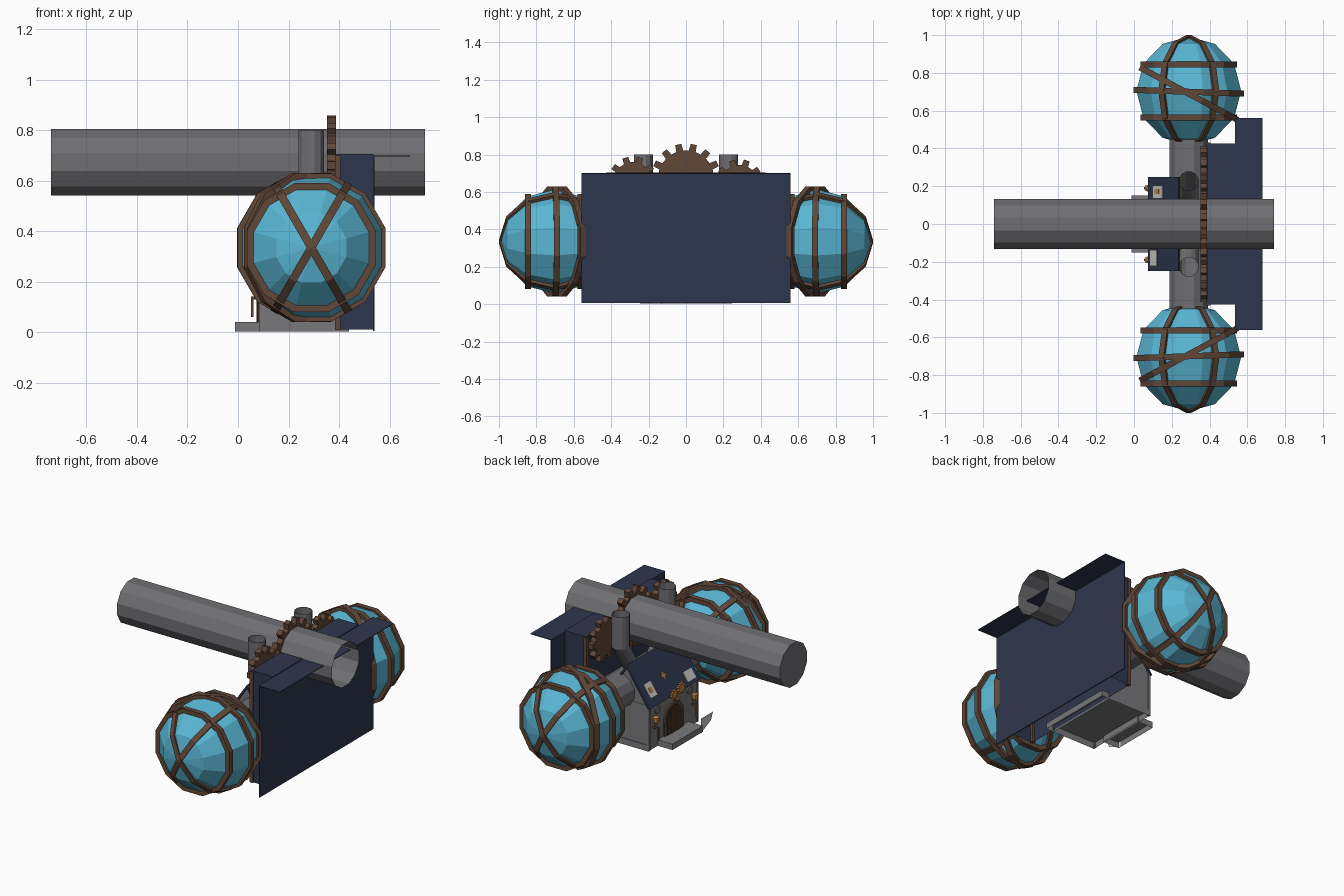
import bpy, bmesh, math
from mathutils import Vector, Matrix

if "Cube" in bpy.data.objects:
    bpy.data.objects.remove(bpy.data.objects["Cube"])


def mat(name, rgb):
    m = bpy.data.materials.new(name)
    m.diffuse_color = (*rgb, 1)
    m.use_nodes = True
    m.node_tree.nodes["Principled BSDF"].inputs["Base Color"].default_value = m.diffuse_color
    return m


GREY = mat("iron grey", (0.16, 0.16, 0.172))
STONE = mat("stone grey", (0.19, 0.19, 0.20))
BLUE = mat("sky blue", (0.10, 0.47, 0.66))
BROWN = mat("brown", (0.12, 0.064, 0.04))
NAVY = mat("navy", (0.028, 0.037, 0.075))
DARK = mat("dark wood", (0.045, 0.026, 0.017))
GOLD = mat("gold", (0.50, 0.23, 0.06))
WHITE = mat("off white", (0.60, 0.60, 0.58))


def finish(name, bm, m):
    bmesh.ops.recalc_face_normals(bm, faces=bm.faces)
    me = bpy.data.meshes.new(name)
    bm.to_mesh(me)
    bm.free()
    me.materials.append(m)
    ob = bpy.data.objects.new(name, me)
    bpy.context.collection.objects.link(ob)
    return ob


def box(name, lo, hi, m, open_bottom=False):
    bm = bmesh.new()
    lo, hi = Vector(lo), Vector(hi)
    bmesh.ops.create_cube(bm, size=1, matrix=Matrix.Translation((lo + hi) / 2) @ Matrix.Diagonal((*(hi - lo), 1)))
    if open_bottom:
        bm.normal_update()
        bmesh.ops.delete(bm, geom=[f for f in bm.faces if f.normal.z < -0.9], context='FACES')
    return finish(name, bm, m)


def prism(name, pts, offset, m):
    """Extrude a closed outline along an offset."""
    bm = bmesh.new()
    f = bm.faces.new([bm.verts.new(p) for p in pts])
    if offset:
        ex = bmesh.ops.extrude_face_region(bm, geom=[f], use_keep_orig=True)
        bmesh.ops.translate(bm, vec=offset, verts=[v for v in ex["geom"] if isinstance(v, bmesh.types.BMVert)])
    return finish(name, bm, m)


def circle(c, n, u, r, sides, phase=0.0):
    n, u = Vector(n).normalized(), Vector(u).normalized()
    v = n.cross(u)
    return [Vector(c) + r * (u * math.cos(a) + v * math.sin(a))
            for a in (phase + k * math.tau / sides for k in range(sides))]


def loft(name, loops, m, closed=False, caps=()):
    """Skin a list of equal loops, optionally capping the first or last."""
    bm = bmesh.new()
    vs = [[bm.verts.new(p) for p in lp] for lp in loops]
    n = len(vs[0])
    for i in range(len(vs) if closed else len(vs) - 1):
        a, b = vs[i], vs[(i + 1) % len(vs)]
        for k in range(n):
            bm.faces.new((a[k], a[(k + 1) % n], b[(k + 1) % n], b[k]))
    for i in caps:
        bm.faces.new(vs[i])
    return finish(name, bm, m)


def band(name, c, n, u, r, w=0.016, t=0.03, phase=0.0, m=BROWN, sides=12):
    c, d = Vector(c), Vector(n).normalized() * w
    loft(name, [circle(c + s * d, n, u, rr, sides, phase)
                for s, rr in ((-1, r - t), (-1, r), (1, r), (1, r - t))], m, closed=True)


def gear(name, y, z, r, tip, teeth, x0=0.352, x1=0.387, m=BROWN):
    pts = []
    for k in range(teeth):
        for f, rr in ((-0.28, r), (-0.2, tip), (0.2, tip), (0.28, r)):
            a = (k + 0.5 + f) * math.tau / teeth
            pts.append((x0, y + rr * math.sin(a), z + rr * math.cos(a)))
    prism(name, pts, (x1 - x0, 0, 0), m)


P15 = math.pi / 12
X, Y, Z = Vector((1, 0, 0)), Vector((0, 1, 0)), Vector((0, 0, 1))

# long main barrel, open at the right end
loft("main_barrel", [circle((x, 0, 0.673), X, Z, 0.137, 12, P15) for x in (-0.74, 0.74)], GREY, caps=(0,))

# faceted side globes with their straps
for s, side in ((-1, "front"), (1, "back")):
    c = Vector((0.29, s * 0.705, 0.335))
    bm = bmesh.new()
    bmesh.ops.create_uvsphere(bm, u_segments=12, v_segments=6, radius=0.287,
                              matrix=Matrix.Translation(c) @ Matrix.Rotation(math.pi / 2, 4, 'X')
                              @ Matrix.Rotation(P15, 4, 'Z'))
    finish(side + "_globe", bm, BLUE)
    band(side + "_middle_strap", c - s * Y * 0.005, (0.035, s, 0), Z, 0.303, phase=P15)
    for d in (-1, 1):
        band(side + "_ring_strap", c + Y * d * 0.14, Y, Z, 0.264, phase=P15)
        band(side + "_cross_strap", c, (math.cos(math.pi / 6), 0, d * 0.5), Y, 0.295)
    band(side + "_diagonal_strap", c - s * Y * 0.015, (0.29, s * 0.54, 0), Z, 0.305, phase=P15)

# axle between the globes
loft("axle", [circle((0.29, y, 0.335), Y, Z, 0.105, 12, P15) for y in (-0.45, 0.45)], GREY, caps=(0, 1))

# big rear wall, its top flange and the shallow cabinet before it
box("rear_wall", (0.535, -0.56, 0.005), (0.541, 0.56, 0.70), NAVY)
box("wall_flange", (0.535, -0.56, 0.696), (0.68, 0.56, 0.70), NAVY)
box("rear_cabinet", (0.39, -0.425, 0.012), (0.537, 0.425, 0.705), NAVY, True)
for s in (-1, 1):
    box("cabinet_post", (0.383, s * 0.42 - 0.012, 0.01), (0.405, s * 0.42 + 0.012, 0.70), BROWN)

# gear train
gear("centre_gear", 0, 0.672, 0.15, 0.187, 14)
gear("front_gear", -0.285, 0.66, 0.10, 0.13, 10)
gear("back_gear", 0.285, 0.645, 0.10, 0.13, 10)

# bent chimneys
for s in (-1, 1):
    loft("chimney", [circle((0.29, s * y, z), Z, X, 0.052, 12, P15)
                     for y, z in ((0.10, 0.40), (0.228, 0.60), (0.228, 0.80))], GREY)

# house body and gabled roof
box("house_body", (0.09, -0.24, 0.005), (0.385, 0.24, 0.285), STONE, True)
for s, y in ((-1, -0.238), (1, 0.238)):
    prism("gable_end", [(0.095, y, 0.28), (0.375, y, 0.28), (0.235, y, 0.485)], None, STONE)
roof = [(0.075, 0.27), (0.235, 0.505), (0.385, 0.285), (0.375, 0.275), (0.235, 0.485), (0.088, 0.265)]
prism("house_roof", [(x, -0.25, z) for x, z in roof], (0, 0.50, 0), NAVY)

# pale plates and gold emblem lying on the roof slope
slope = Vector((0.16, 0, 0.235)).normalized()
up = Vector((-slope.z, 0, slope.x))
eave = Vector((0.075, 0, 0.27))


def roof_plate(name, y, w, lo, hi, lift, m):
    q = [eave + slope * a + Y * b + up * 0.001 for a, b in
         ((lo, y - w), (hi, y - w), (hi, y + w), (lo, y + w))]
    prism(name, q, up * lift, m)


roof_plate("roof_notice", 0.17, 0.034, 0.05, 0.14, 0.005, WHITE)
roof_plate("roof_notice_mark", 0.172, 0.013, 0.075, 0.11, 0.008, GOLD)
roof_plate("roof_notice", -0.18, 0.042, 0.02, 0.085, 0.005, WHITE)
roof_plate("roof_emblem", 0.02, 0.007, 0.10, 0.15, 0.008, GOLD)
roof_plate("roof_emblem", 0.02, 0.022, 0.12, 0.133, 0.008, GOLD)


# arched door with a raised frame
def arch(x, w, z0, z1):
    return [(x, -w, z0), (x, w, z0)] + [(x, w * math.cos(a), z1 + w * math.sin(a))
                                        for a in (k * math.pi / 8 for k in range(9))]


prism("door_frame", arch(0.09, 0.095, 0.03, 0.13), (-0.010, 0, 0), BROWN)
prism("door", arch(0.08, 0.075, 0.03, 0.13), (-0.004, 0, 0), DARK)
for y in (-0.03, 0.03):
    box("door_strip", (0.073, y - 0.004, 0.035), (0.077, y + 0.004, 0.18), BROWN)

# gold wheels above the door, porthole windows and wall lamps
for y, z, r in ((0.03, 0.285, 0.03), (-0.04, 0.30, 0.035), (-0.005, 0.25, 0.02)):
    gear("gold_wheel", y, z, r * 0.75, r, 8, 0.055, 0.07, GOLD)
for s in (-1, 1):
    loft("porthole", [circle((x, s * 0.16, 0.235), X, Z, 0.025, 12) for x in (0.082, 0.092)], GREY, caps=(0,))
    box("lamp_arm", (0.052, s * 0.19 - 0.006, 0.13), (0.09, s * 0.19 + 0.006, 0.142), BROWN)
    box("lamp_post", (0.052, s * 0.19 - 0.006, 0.06), (0.062, s * 0.19 + 0.006, 0.142), BROWN)
    loft("lamp", [circle((0.072, s * 0.19, z), Z, X, r, 8)
                  for z, r in ((0.16, 0.01), (0.175, 0.018), (0.20, 0.018), (0.21, 0.008))], GOLD, caps=(0, 3))
    box("corner_post", (0.084, s * 0.238 - 0.007, 0.005), (0.098, s * 0.238 + 0.007, 0.28), STONE)

# porch slab and leaning side panel
box("porch", (-0.012, -0.15, 0.003), (0.10, 0.15, 0.04), STONE, True)
box("floor_rim", (0.09, -0.245, 0.003), (0.44, 0.245, 0.04), STONE, True)
prism("porch_panel", [(-0.011, -0.13, 0.0), (-0.011, -0.13, 0.09), (-0.011, -0.25, 0.09), (-0.011, -0.23, 0.045)],
      None, WHITE)
